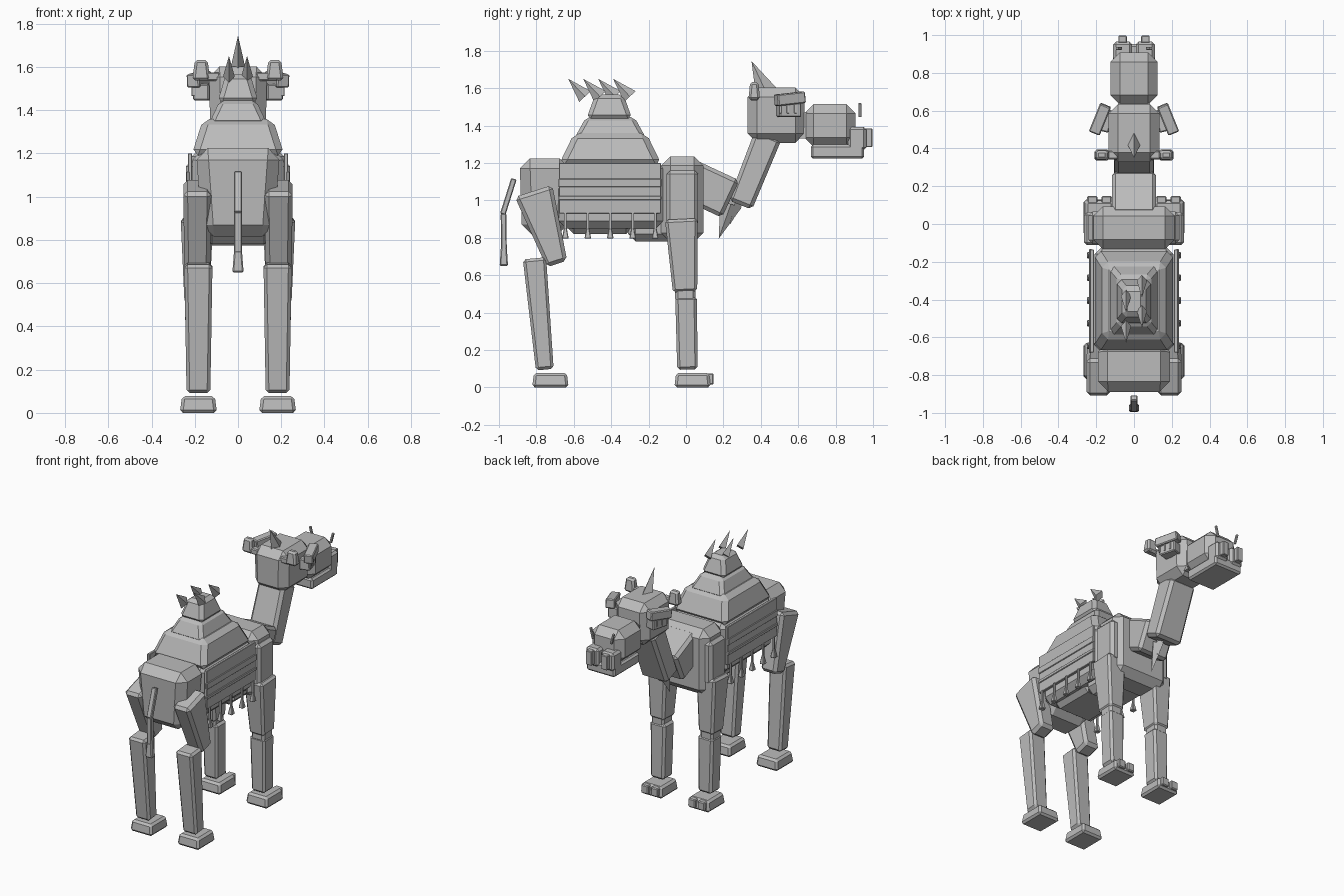
import bpy, bmesh, math
from mathutils import Matrix, Vector, Euler

grey = bpy.data.materials.new("stone_grey")
grey.diffuse_color = (0.5, 0.5, 0.5, 1)


def finish(name, bm, matrix, mirror):
    # Makes the object, and its twin on the other side when mirror is set
    bm.transform(matrix)
    for side in ((1, -1) if mirror else (1,)):
        b = bm.copy()
        b.transform(Matrix.Diagonal((side, 1, 1, 1)))
        bmesh.ops.recalc_face_normals(b, faces=b.faces)
        me = bpy.data.meshes.new(name)
        b.to_mesh(me)
        b.free()
        me.materials.append(grey)
        suffix = ("_right" if side > 0 else "_left") if mirror else ""
        bpy.context.collection.objects.link(bpy.data.objects.new(name + suffix, me))
    bm.free()


def block(name, loc, size, bevel=0.015, rot=(0, 0, 0), top=(1, 1), low=(1, 1), mirror=False):
    # Chamfered box; top and low scale its end faces in x and y
    bm = bmesh.new()
    bmesh.ops.create_cube(bm, size=1)
    for v in bm.verts:
        k = top if v.co.z > 0 else low
        v.co = Vector((v.co.x * size[0] * k[0], v.co.y * size[1] * k[1], v.co.z * size[2]))
    if bevel:
        bmesh.ops.bevel(bm, geom=bm.edges[:], offset=bevel, segments=1, affect='EDGES', profile=0.5)
    r = Euler([math.radians(a) for a in rot]).to_matrix().to_4x4()
    finish(name, bm, Matrix.Translation(loc) @ r, mirror)


def limb(name, x, a, b, wa, wb, bevel=0.015, mirror=True):
    # Tapered block between side-plane points a (top) and b (bottom); wa, wb are (x, y) widths
    d = Vector((0, a[0] - b[0], a[1] - b[1]))
    tilt = -math.degrees(math.atan2(d.y, d.z))
    block(name, (x, (a[0] + b[0]) / 2, (a[1] + b[1]) / 2), (1, 1, d.length), bevel,
          (tilt, 0, 0), wa, wb, mirror)


def spike(name, base, tip, r, squash, mirror=False):
    # Four-sided spike, narrower in x
    d = Vector(tip) - Vector(base)
    bm = bmesh.new()
    bmesh.ops.create_cone(bm, cap_ends=True, segments=4, radius1=r, radius2=0, depth=d.length)
    tilt = Matrix.Rotation(-math.atan2(d.y, d.z), 4, 'X')
    m = Matrix.Translation((Vector(base) + Vector(tip)) / 2) @ tilt @ Matrix.Diagonal((squash, 1, 1, 1))
    finish(name, bm, m, mirror)


# Body
block("rump", (0, -0.755, 1.02), (0.39, 0.27, 0.41), 0.055, low=(0.85, 0.9))
block("barrel", (0, -0.4, 1.03), (0.42, 0.56, 0.36), 0.04)
block("belly", (0, -0.46, 0.92), (0.34, 0.38, 0.2), 0.05)
block("brisket", (0, -0.17, 0.9), (0.32, 0.28, 0.24), 0.04)
block("chest", (0, -0.02, 1.005), (0.43, 0.225, 0.46), 0.05)

# Hump in three tiers
block("hump_base", (0, -0.405, 1.275), (0.43, 0.55, 0.17), 0.03, top=(0.75, 0.7))
block("hump_middle", (0, -0.405, 1.39), (0.27, 0.38, 0.11), 0.02, top=(0.62, 0.68))
block("hump_cap", (0, -0.41, 1.5), (0.19, 0.245, 0.13), 0.022, top=(0.6, 0.62))
for i in range(4):
    y, x = -0.63 + 0.08 * i, 0.042 * (-1) ** (i + 1)
    spike(f"hump_spike_{i}", (x, y + 0.09, 1.555), (x, y, 1.65), 0.042, 0.65)

# Saddle cloth with bands and tassels
block("cloth", (0.222, -0.407, 1.065), (0.02, 0.545, 0.27), 0.003, mirror=True)
for i, (z, h) in enumerate(((1.093, 0.045), (1.012, 0.022))):
    block(f"cloth_band_{i}", (0.231, -0.407, z), (0.014, 0.55, h), 0.003, mirror=True)
for i in range(5):
    y = -0.645 + 0.12 * i
    block(f"tassel_cord_{i}", (0.232, y, 0.89), (0.012, 0.012, 0.09), 0, mirror=True)
    block(f"tassel_{i}", (0.232, y, 0.825), (0.036, 0.036, 0.06), 0.004, top=(0.4, 0.4), mirror=True)

# Neck
block("lower_neck", (0, 0.125, 1.06), (0.235, 0.25, 0.22), 0.02, (-25, 0, 0))
limb("upper_neck", 0, (0.44, 1.35), (0.29, 0.975), (0.2, 0.15), (0.21, 0.135), 0.02, False)
spike("throat_spike", (0, 0.24, 0.98), (0, 0.175, 0.795), 0.06, 0.65)
spike("throat_spike_small", (0, 0.265, 1.0), (0, 0.235, 0.87), 0.045, 0.65)

# Head
block("skull", (0, 0.482, 1.455), (0.27, 0.305, 0.295), 0.05, low=(0.95, 1))
block("muzzle", (0, 0.77, 1.4), (0.25, 0.275, 0.23), 0.05)
block("muzzle_link", (0, 0.63, 1.4), (0.17, 0.1, 0.14), 0)
block("jaw", (0, 0.81, 1.26), (0.22, 0.285, 0.075), 0.012)
block("nose_pad", (0.06, 0.915, 1.33), (0.1, 0.1, 0.125), 0.015, mirror=True)
block("lip_plate", (0.06, 0.978, 1.335), (0.045, 0.038, 0.1), 0.004, mirror=True)
block("nostril_bar", (0.08, 0.93, 1.482), (0.014, 0.016, 0.075), 0.002, (0, 15, 0), mirror=True)
block("brow", (0.18, 0.555, 1.543), (0.062, 0.16, 0.062), 0.006, (6, 0, 22), mirror=True)
block("eye", (0.157, 0.55, 1.483), (0.075, 0.12, 0.075), 0.006, (0, 0, 15), mirror=True)
for i in range(3):
    block(f"eyelash_{i}", (0.207 - 0.012 * i, 0.505 + 0.04 * i, 1.49), (0.015, 0.014, 0.05), 0.002,
          mirror=True)
block("ear_root", (0.135, 0.365, 1.555), (0.1, 0.045, 0.04), 0.006, mirror=True)
block("ear", (0.17, 0.365, 1.585), (0.082, 0.062, 0.095), 0.012, top=(0.72, 0.72), mirror=True)
spike("horn", (0, 0.43, 1.575), (0, 0.35, 1.745), 0.06, 0.65)

# Front legs
block("shoulder", (0.175, -0.02, 1.01), (0.13, 0.17, 0.3), 0.02, mirror=True)
limb("front_upper_leg", 0.19, (-0.025, 0.9), (-0.005, 0.51), (0.15, 0.175), (0.115, 0.13))
block("front_knee", (0.19, -0.003, 0.5), (0.1, 0.11, 0.08), 0.015, mirror=True)
limb("front_lower_leg", 0.185, (0.0, 0.485), (0.008, 0.095), (0.12, 0.115), (0.105, 0.11))

# Hind legs
limb("hind_upper_leg", 0.188, (-0.815, 1.05), (-0.69, 0.66), (0.13, 0.21), (0.12, 0.115), 0.02)
limb("hind_lower_leg", 0.183, (-0.81, 0.69), (-0.755, 0.095), (0.13, 0.125), (0.11, 0.095))

# Feet
for name, y in (("front", 0.035), ("hind", -0.725)):
    block(name + "_foot", (0.183, y, 0.039), (0.172, 0.195, 0.078), 0.014, top=(0.88, 0.9), mirror=True)
for i, x in enumerate((0.145, 0.22)):
    block(f"front_toe_{i}", (x, 0.128, 0.045), (0.055, 0.04, 0.06), 0.006, mirror=True)

# Tail
limb("tail_upper", 0, (-0.92, 1.115), (-0.98, 0.925), (0.036, 0.03), (0.036, 0.03), 0.005, False)
limb("tail_lower", 0, (-0.976, 0.93), (-0.973, 0.74), (0.036, 0.03), (0.036, 0.03), 0.005, False)
block("tail_tuft", (0, -0.974, 0.7), (0.052, 0.045, 0.1), 0.006, top=(0.7, 0.7))
